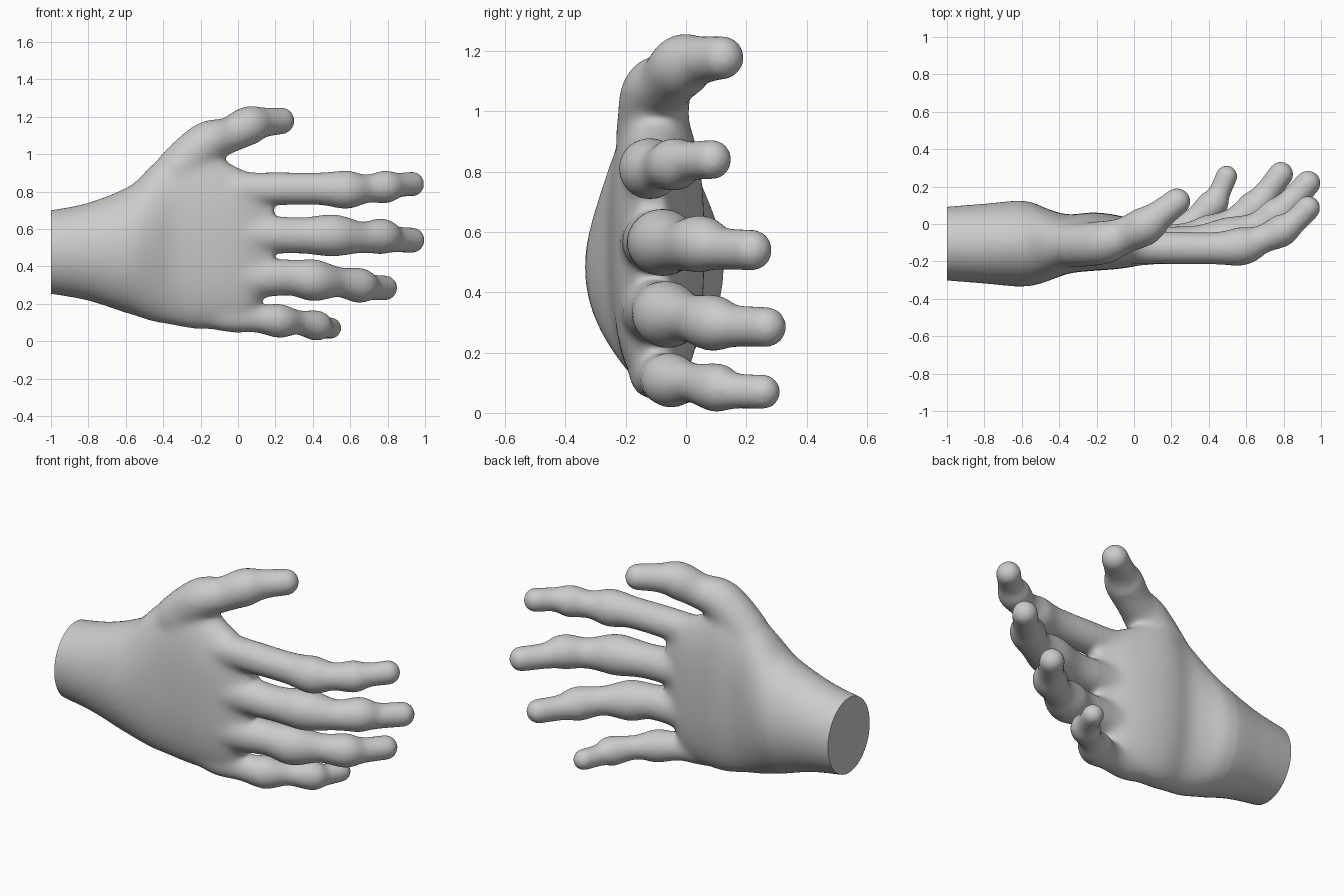
import bpy, bmesh, math
from mathutils import Vector, Matrix

if "Cube" in bpy.data.objects:
    bpy.data.objects.remove(bpy.data.objects["Cube"])


def spline(rows, steps):
    """Catmull-Rom interpolation through rows of numbers."""
    out = []
    n = len(rows)
    for i in range(n - 1):
        p0, p1, p2, p3 = (rows[max(i - 1, 0)], rows[i], rows[i + 1], rows[min(i + 2, n - 1)])
        for s in range(steps):
            t = s / steps
            out.append([0.5 * (2 * b + (c - a) * t + (2 * a - 5 * b + 4 * c - d) * t * t
                               + (3 * b - a - 3 * c + d) * t ** 3)
                        for a, b, c, d in zip(p0, p1, p2, p3)])
    out.append(list(rows[-1]))
    return out


def skin(bm, rings):
    """Closed skin over a list of rings of points."""
    rings = [[bm.verts.new(p) for p in ring] for ring in rings]
    n = len(rings[0])
    for a, b in zip(rings, rings[1:]):
        for i in range(n):
            j = (i + 1) % n
            bm.faces.new((a[i], a[j], b[j], b[i]))
    bm.faces.new(rings[0][::-1])
    bm.faces.new(rings[-1])


def finger(bm, rows):
    """Tube with varying radius (x, y, z, r) and ball ends."""
    pts = spline(rows, 7)
    rings = []
    for i, (x, y, z, r) in enumerate(pts):
        a, b = pts[max(i - 1, 0)], pts[min(i + 1, len(pts) - 1)]
        t = (Vector(b[:3]) - Vector(a[:3])).normalized()
        u = t.cross(Vector((0, 0, 1))).normalized()
        v = t.cross(u)
        rings.append([Vector((x, y, z)) + r * (u * math.cos(k * math.tau / 32) + v * math.sin(k * math.tau / 32))
                      for k in range(32)])
    skin(bm, rings)
    for x, y, z, r in (rows[0], rows[-1]):
        bmesh.ops.create_uvsphere(bm, u_segments=32, v_segments=16, radius=r,
                                  matrix=Matrix.Translation((x, y, z)))


bm = bmesh.new()

# wrist and palm: x, z low, z high, y back, y front, squareness
palm = [(-1.06, .26, .695, -.297, .087, 2), (-1.0, .253, .70, -.302, .092, 2),
        (-.8, .217, .74, -.318, .108, 2), (-.58, .145, .83, -.335, .124, 2),
        (-.46, .105, .945, -.305, .08, 2.1), (-.35, .085, 1.025, -.265, .05, 2.3),
        (-.24, .065, 1.055, -.252, .062, 2.4), (-.14, .065, 1.01, -.245, .056, 2.5),
        (-.04, .075, .95, -.235, .035, 2.5), (.05, .10, .905, -.215, .005, 2.5),
        (.12, .20, .86, -.19, -.03, 2.3), (.19, .32, .77, -.165, -.06, 2.2)]
rings = []
for x, z0, z1, y0, y1, e in spline(palm, 6):
    ring = []
    for k in range(64):
        a = k * math.tau / 64
        c, s = math.cos(a), math.sin(a)
        ring.append((x, (y0 + y1) / 2 + (y1 - y0) / 2 * math.copysign(abs(c) ** (2 / e), c),
                     (z0 + z1) / 2 + (z1 - z0) / 2 * math.copysign(abs(s) ** (2 / e), s)))
    rings.append(ring)
skin(bm, rings)

# fingers and thumb: x, y, z, radius
index = [(-.1, -.11, .80, .10), (.1, -.125, .813, .091), (.42, -.13, .815, .086), (.58, -.118, .81, .102),
         (.69, -.08, .815, .076), (.79, -.035, .825, .087), (.86, .015, .835, .066), (.93, .085, .84, .066)]
middle = [(-.1, -.11, .565, .11), (.1, -.115, .57, .105), (.33, -.105, .565, .096), (.51, -.075, .565, .112),
          (.66, -.02, .555, .084), (.77, .05, .56, .095), (.84, .12, .545, .071), (.93, .218, .54, .068)]
ring_f = [(-.1, -.11, .34, .11), (.1, -.11, .34, .108), (.28, -.09, .34, .096), (.41, -.06, .325, .111),
          (.54, .01, .315, .08), (.65, .09, .298, .093), (.71, .165, .288, .07), (.785, .266, .285, .067)]
little = [(-.18, -.1, .16, .08), (-.05, -.11, .125, .08), (.1, -.09, .12, .077), (.22, -.05, .108, .091),
          (.32, .02, .10, .066), (.42, .105, .083, .081), (.455, .165, .073, .06), (.495, .255, .07, .058)]
thumb = [(-.32, -.115, .92, .12), (-.17, -.1, 1.055, .116), (-.05, -.06, 1.10, .097),
         (.06, -.01, 1.153, .103), (.14, .05, 1.17, .08), (.23, .12, 1.178, .072)]
for rows in (index, middle, ring_f, little, thumb):
    finger(bm, rows)

bmesh.ops.recalc_face_normals(bm, faces=bm.faces)
mesh = bpy.data.meshes.new("hand")
bm.to_mesh(mesh)
bm.free()
hand = bpy.data.objects.new("hand", mesh)
bpy.context.collection.objects.link(hand)

# fuse the parts and soften the surface
remesh = hand.modifiers.new("fuse", 'REMESH')
remesh.mode = 'VOXEL'
remesh.voxel_size = .011
smooth = hand.modifiers.new("soften", 'SMOOTH')
smooth.factor = .5
smooth.iterations = 10
fused = bpy.data.meshes.new_from_object(hand.evaluated_get(bpy.context.evaluated_depsgraph_get()))
hand.modifiers.clear()

bm = bmesh.new()
bm.from_mesh(fused)
# extra softening where the fingers and thumb meet the palm
for limit in (.14, .18, .22):
    blend = [v for v in bm.verts if -.6 < v.co.x < limit and v.co.z < .9 + limit * .7]
    for _ in range(10):
        bmesh.ops.smooth_vert(bm, verts=blend, factor=.5, use_axis_x=True, use_axis_y=True, use_axis_z=True)
# flat cut at the wrist
bmesh.ops.bisect_plane(bm, geom=bm.verts[:] + bm.edges[:] + bm.faces[:], plane_co=(-1, 0, 0),
                       plane_no=(-1, 0, 0), clear_outer=True)
bmesh.ops.holes_fill(bm, edges=[e for e in bm.edges if e.is_boundary], sides=0)
bm.to_mesh(fused)
bm.free()
hand.data = fused
bpy.context.view_layer.objects.active = hand
hand.select_set(True)
bpy.ops.object.shade_smooth_by_angle(angle=math.radians(40))
